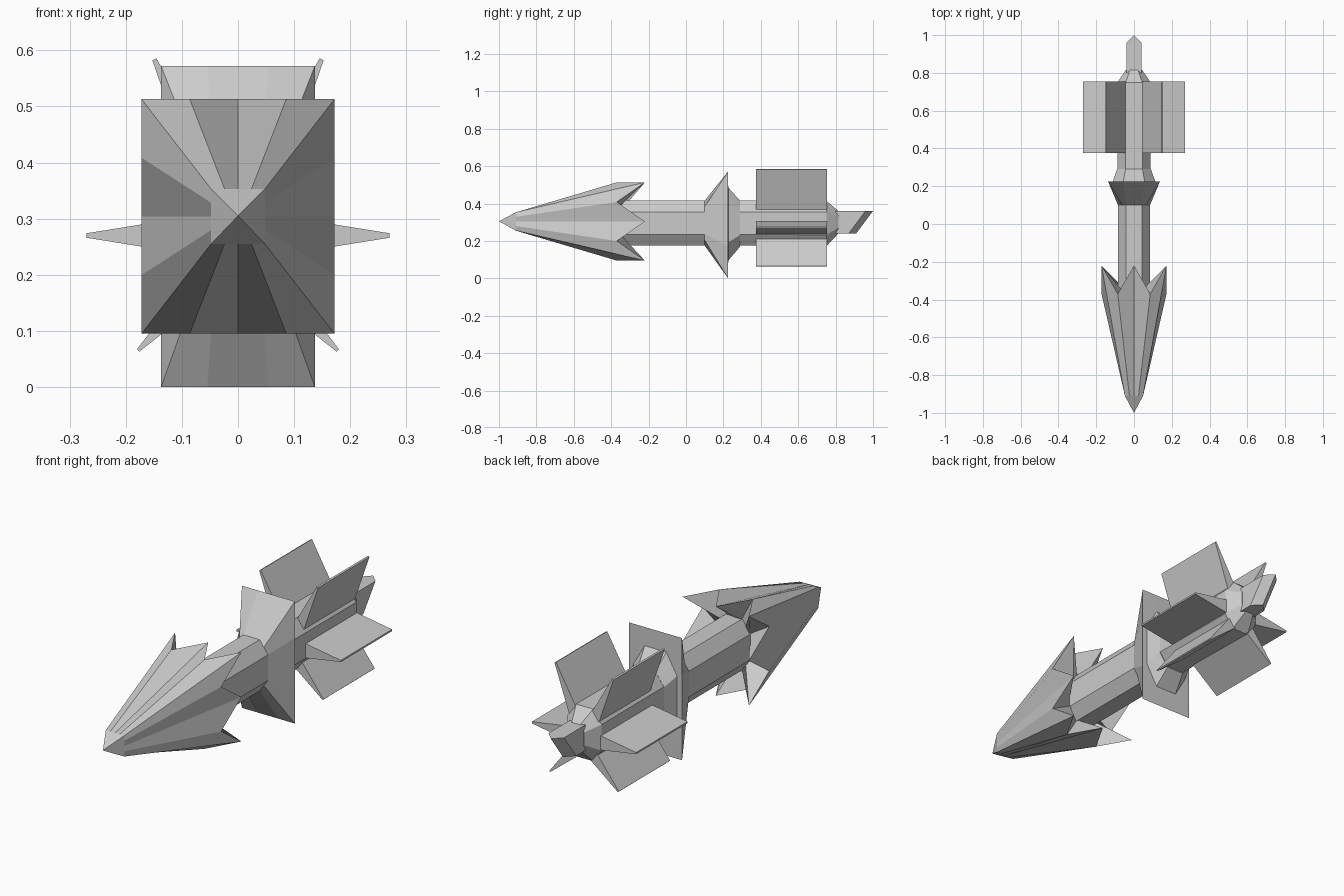
import bpy, bmesh

if "Cube" in bpy.data.objects:
    bpy.data.objects.remove(bpy.data.objects["Cube"])


def make(name, bm):
    bmesh.ops.recalc_face_normals(bm, faces=bm.faces)
    me = bpy.data.meshes.new(name)
    bm.to_mesh(me)
    bm.free()
    ob = bpy.data.objects.new(name, me)
    bpy.context.collection.objects.link(ob)
    return ob


def ring(y, hx, hz, zc, octagon=False, back=0.0, q=0.5):
    """16 points round a rectangle or octagon; every second point moves back."""
    c = (1 + q) / 2 if octagon else 1
    quarter = [(1, 0), (1, q), (c, c), (q, 1)]
    pts = []
    for k in range(4):
        for i, (u, v) in enumerate(quarter):
            for _ in range(k):
                u, v = -v, u
            pts.append((u * hx, y + (back if i % 2 == 0 else 0), zc + v * hz))
    return pts


def loft(name, rings):
    bm = bmesh.new()
    loops = [[bm.verts.new(p) for p in r] for r in rings]
    for a, b in zip(loops, loops[1:]):
        n = max(len(a), len(b))
        for i in range(n):
            j = (i + 1) % n
            if len(a) == 1:
                bm.faces.new((a[0], b[i], b[j]))
            else:
                bm.faces.new((a[i], a[j], b[j], b[i]))
    for l in (loops[0], loops[-1]):
        if len(l) > 2:
            bm.faces.new(l)
    return make(name, bm)


def prism(name, outline_a, outline_b):
    bm = bmesh.new()
    a = [bm.verts.new(p) for p in outline_a]
    b = [bm.verts.new(p) for p in outline_b]
    bm.faces.new(a)
    bm.faces.new(b)
    for i in range(len(a)):
        j = (i + 1) % len(a)
        bm.faces.new((a[i], a[j], b[j], b[i]))
    return make(name, bm)


# barbed head with zigzag rear edge
loft("head", [
    [(0, -1, 0.305)],
    ring(-0.91, 0.048, 0.049, 0.304),
    ring(-0.37, 0.172, 0.209, 0.304, back=0.15),
    ring(-0.355, 0.08, 0.115, 0.297, octagon=True),
])

# octagonal shaft
loft("shaft", [ring(y, 0.085, 0.12, 0.295, True) for y in (-0.4, 0.12)])

# flared collar
loft("collar", [
    ring(0.10, 0.085, 0.12, 0.295, True),
    ring(0.225, 0.137, 0.286, 0.286, q=0.4),
    ring(0.226, 0.112, 0.195, 0.29, True),
    ring(0.29, 0.09, 0.122, 0.293, True),
])

# rear body, tapering to the nock
loft("rear_body", [
    ring(0.28, 0.088, 0.12, 0.295, True),
    ring(0.75, 0.088, 0.122, 0.293, True),
    ring(0.815, 0.043, 0.06, 0.30, True),
])

# tail nock with a slanted pointed end
plan = [(-0.04, 0.80, 0), (0.04, 0.80, 0), (0.04, 0.96, 1), (0, 1.0, 1), (-0.04, 0.96, 1)]
prism("nock", [(x, y, 0.36) for x, y, s in plan],
      [(x, y - 0.09 * s, 0.24) for x, y, s in plan])

# six wedge-section fins: root, tip, half thickness at root and tip
fins = {
    "side_fin": ((0.07, 0.27), (0.27, 0.27), 0.036, 0.004),
    "upper_fin": ((0.052, 0.37), (0.149, 0.584), 0.026, 0.004),
    "lower_fin": ((0.05, 0.195), (0.178, 0.065), 0.026, 0.003),
}
for name, (r, t, wr, wt) in fins.items():
    dx, dz = t[0] - r[0], t[1] - r[1]
    n = (dx * dx + dz * dz) ** 0.5
    px, pz = -dz / n, dx / n
    section = [(r[0] + px * wr, r[1] + pz * wr), (r[0] - px * wr, r[1] - pz * wr),
               (t[0] - px * wt, t[1] - pz * wt), (t[0] + px * wt, t[1] + pz * wt)]
    for side, s in (("right", 1), ("left", -1)):
        prism(f"{name}_{side}", [(s * x, 0.375, z) for x, z in section],
              [(s * x, 0.755, z) for x, z in section])
